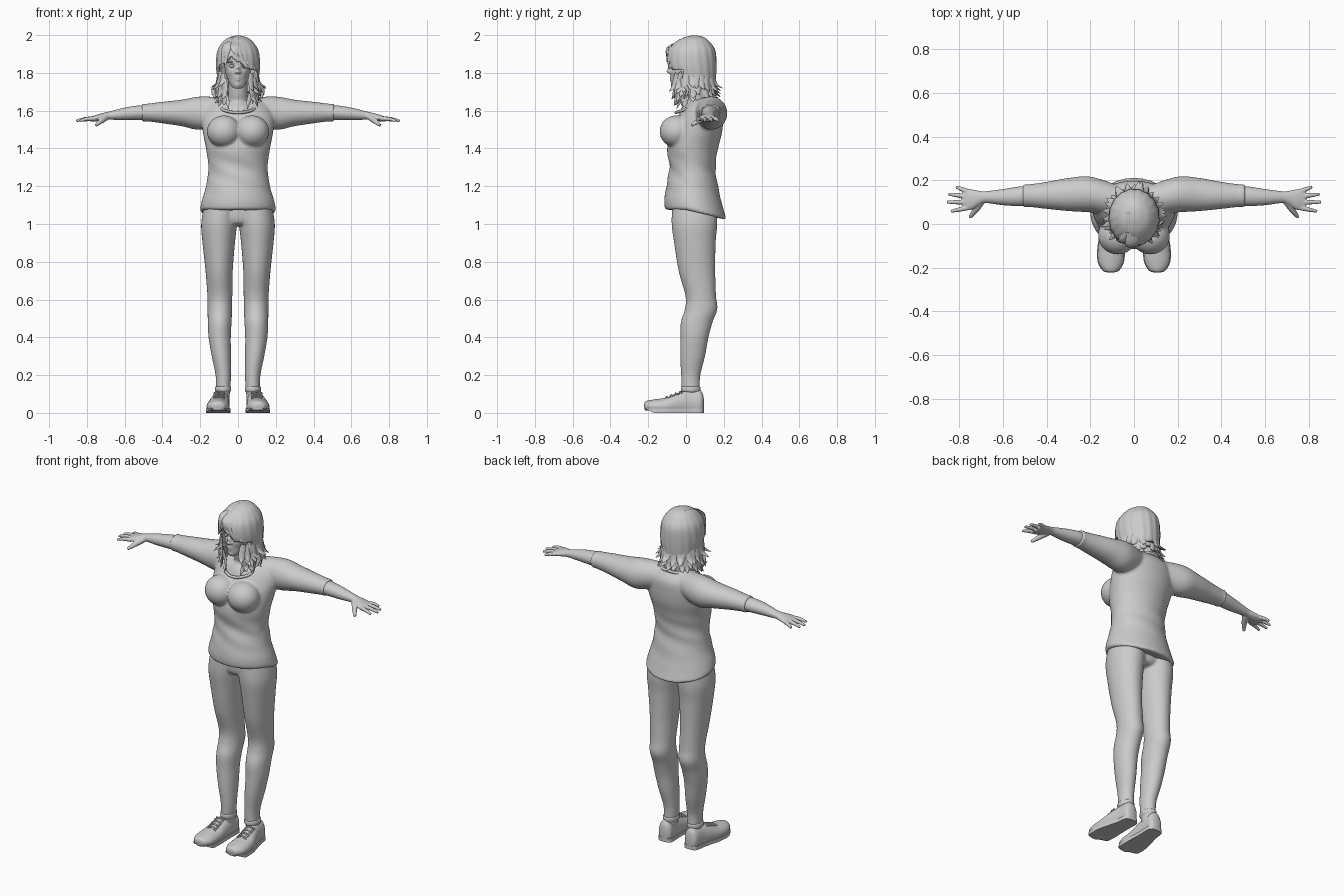
import bpy, bmesh, math, random
from mathutils import Vector

random.seed(4)
if "Cube" in bpy.data.objects:
    bpy.data.objects.remove(bpy.data.objects["Cube"])

grey = bpy.data.materials.new("plain grey")
grey.use_nodes = True
GREY = (0.6, 0.6, 0.6, 1)
grey.diffuse_color = GREY
grey.node_tree.nodes["Principled BSDF"].inputs["Base Color"].default_value = GREY


def spline(rows, steps):
    """Pass a smooth curve through rows of numbers."""
    out = []
    for i in range(len(rows) - 1):
        a, b, c, d = (rows[max(0, min(len(rows) - 1, i + k))] for k in (-1, 0, 1, 2))
        for s in range(steps):
            t = s / steps
            out.append([q + .5 * t * (r - p + t * (2*p - 5*q + 4*r - s4 + t * (3*(q - r) + s4 - p)))
                        for p, q, r, s4 in zip(a, b, c, d)])
    return out + [list(rows[-1])]


def skin(bm, rings):
    """Join rings of points into a closed tube."""
    vs = [[bm.verts.new(p) for p in ring] for ring in rings]
    n = len(vs[0])
    for lo, hi in zip(vs, vs[1:]):
        for j in range(n):
            bm.faces.new((lo[j], lo[(j + 1) % n], hi[(j + 1) % n], hi[j]))
    bm.faces.new(vs[0][::-1])
    bm.faces.new(vs[-1])


def loft(bm, rows, axis="z", sides=(1,), n=32, steps=6, shape=None):
    """Ellipses along an axis; a row is position, centre, radius, centre, radius."""
    for side in sides:
        rings = []
        for t, c1, r1, c2, r2 in spline(rows, steps):
            ring = []
            for j in range(n):
                a = math.tau * j / n
                u, v = c1 + r1 * math.cos(a), c2 + r2 * math.sin(a)
                p = Vector({"z": (u, v, t), "x": (t, u, v), "y": (u, t, v)}[axis])
                if shape:
                    p = shape(p, a)
                p.x *= side
                ring.append(p)
            rings.append(ring)
        skin(bm, rings)


def strand(bm, pts, widths, flat=1.0, out=None, n=8, steps=4):
    """Tapered tube along a path, flattened in the outward direction."""
    path = spline([(*p, w) for p, w in zip(pts, widths)], steps)
    rings = []
    for i, q in enumerate(path):
        c = Vector(q[:3])
        d = Vector(path[min(i + 1, len(path) - 1)][:3]) - Vector(path[max(i - 1, 0)][:3])
        s = d.cross(out or Vector((.1, .2, 1))).normalized()
        o = s.cross(d).normalized()
        rings.append([c + q[3] * (math.cos(math.tau * j / n) * s + flat * math.sin(math.tau * j / n) * o)
                      for j in range(n)])
    skin(bm, rings)


def ball(bm, c, r):
    for v in bmesh.ops.create_uvsphere(bm, u_segments=24, v_segments=16, radius=1)["verts"]:
        v.co = Vector(c) + Vector(x * y for x, y in zip(v.co, r))


def finish(bm, name, voxel=0, smooth=0, angle=60):
    bmesh.ops.recalc_face_normals(bm, faces=bm.faces)
    mesh = bpy.data.meshes.new(name)
    bm.to_mesh(mesh)
    bm.free()
    ob = bpy.data.objects.new(name, mesh)
    bpy.context.collection.objects.link(ob)
    mesh.materials.append(grey)
    if voxel:
        m = ob.modifiers.new("fuse", "REMESH")
        m.mode, m.voxel_size, m.use_smooth_shade = "VOXEL", voxel, True
        m = ob.modifiers.new("soften", "SMOOTH")
        m.factor, m.iterations = .5, smooth
    else:
        bpy.ops.object.select_all(action="DESELECT")
        ob.select_set(True)
        bpy.context.view_layer.objects.active = ob
        bpy.ops.object.shade_smooth_by_angle(angle=math.radians(angle))
    return ob


BOTH = (1, -1)

# Sweater: body with dipped back hem and soft folds, bust, sleeves
def drape(p, a):
    low = max(0, min(1, (1.25 - p.z) / .15))
    fold = .004 * math.sin(60 * p.z + 5 * p.x + 3 * a) * max(0, 1 - abs(p.z - 1.28) / .14)
    p.y += fold * (1 if p.y > 0 else -1)
    p.z -= low * .25 * max(0, p.y)
    return p

bm = bmesh.new()
loft(bm, [(1.075, 0, .185, .05, .15), (1.085, 0, .2, .05, .162), (1.13, 0, .192, .04, .155),
          (1.2, 0, .17, .034, .138), (1.3, 0, .157, .034, .122), (1.4, 0, .17, .035, .135),
          (1.48, 0, .185, .055, .135), (1.55, 0, .192, .075, .122), (1.61, 0, .175, .09, .105),
          (1.65, 0, .135, .095, .075), (1.68, 0, .075, .095, .045)], n=48, shape=drape)
for s in BOTH:
    ball(bm, (s * .075, -.052, 1.49), (.09, .088, .085))
loft(bm, [(.08, .11, .07, 1.6, .07), (.2, .135, .082, 1.587, .088), (.3, .135, .076, 1.588, .07),
          (.4, .131, .062, 1.59, .057), (.48, .13, .052, 1.59, .047), (.5, .13, .053, 1.59, .048),
          (.51, .13, .05, 1.59, .045)], "x", BOTH)
finish(bm, "sweater", .008, 4)

# Trousers: hips and two legs
bm = bmesh.new()
loft(bm, [(.99, 0, .05, .045, .05), (1.02, 0, .14, .045, .1), (1.18, 0, .15, .04, .1)])
loft(bm, [(.125, .078, .038, .025, .048), (.2, .078, .041, .025, .051), (.3, .088, .051, .035, .066),
          (.4, .097, .059, .045, .074), (.48, .097, .063, .057, .084), (.55, .096, .065, .08, .086),
          (.62, .096, .066, .078, .081), (.75, .1, .072, .058, .097), (.9, .102, .086, .047, .11),
          (1, .1, .095, .045, .121), (1.1, .09, .09, .045, .118)], sides=BOTH)
finish(bm, "trousers", .007, 4)

# Ankles and shoes
bm = bmesh.new()
loft(bm, [(.06, .08, .034, .03, .042), (.105, .079, .036, .027, .045), (.118, .079, .042, .025, .051),
          (.135, .079, .042, .025, .051), (.14, .079, .036, .025, .045)], sides=BOTH)
finish(bm, "ankle_cuffs")

def floor(p, a):
    p.z = max(p.z, .012)
    return p

SHOE = [(-.222, .106, .012, .04, .008), (-.212, .106, .036, .036, .026), (-.17, .106, .058, .034, .037),
        (-.1, .104, .06, .036, .046), (-.04, .098, .052, .045, .062), (.02, .09, .044, .05, .072),
        (.07, .086, .041, .05, .072), (.088, .086, .03, .048, .055), (.094, .086, .012, .045, .03)]
bm = bmesh.new()
loft(bm, SHOE, "y", BOTH, shape=floor)
finish(bm, "shoes")

bm = bmesh.new()
for s in BOTH:
    outline = spline(SHOE, 4)
    rim = [(c + r + .003, y) for y, c, r, *_ in outline] + [(c - r - .003, y) for y, c, r, *_ in outline[::-1]]
    skin(bm, [[(s * x, y, z + .5 * max(0, -y - .17) * (z < .01)) for x, y in rim] for z in (0, .022)])
finish(bm, "soles", angle=30)

bm = bmesh.new()
for s in BOTH:
    for k in range(4):
        y, z = -.11 + .024 * k, .083 + .009 * k
        for t in BOTH:
            strand(bm, [(s * .1 - t * .028, y, z - .009), (s * .1, y + .008, z + .003),
                        (s * .1 + t * .028, y + .016, z - .005)], [.004] * 3)
finish(bm, "laces")

# Forearms and hands
bm = bmesh.new()
loft(bm, [(.44, .13, .045, 1.59, .04), (.52, .127, .045, 1.589, .039), (.6, .123, .037, 1.583, .033),
          (.68, .123, .027, 1.574, .022), (.71, .119, .033, 1.569, .02), (.745, .112, .047, 1.562, .018),
          (.775, .112, .049, 1.556, .014), (.785, .112, .043, 1.555, .01)], "x", BOTH)
FINGERS = [(.075, .838, .058), (.1, .857, .1), (.125, .85, .137), (.148, .815, .17)]
for s in BOTH:
    for root, x, y in FINGERS:
        mid = ((x + .76) / 2, (root + y) / 2, 1.556)
        strand(bm, [(s * .76, root, 1.558), (s * mid[0], *mid[1:]), (s * x, y, 1.546)], [.0125, .011, .007])
    strand(bm, [(s * .7, .105, 1.565), (s * .725, .065, 1.545), (s * .752, .03, 1.522)], [.019, .015, .008])
finish(bm, "arms_and_hands", .0038, 3)

# Neck and upper chest
bm = bmesh.new()
loft(bm, [(1.58, 0, .1, .06, .1), (1.62, 0, .085, .065, .085), (1.65, 0, .058, .065, .06),
          (1.69, 0, .05, .05, .052), (1.78, 0, .05, .04, .055)])
finish(bm, "neck")
bm = bmesh.new()
ring = [(.098 * math.cos(a), .055 + .108 * math.sin(a), 1.628 + .038 * math.sin(a))
        for a in (math.tau * k / 24 for k in range(25))]
strand(bm, ring, [.008] * 25)
finish(bm, "neckline")

# Head: sculpted with soft pushes at (x, z, reach, depth)
PUSHES = [(0, 1.806, .011, .022), (0, 1.825, .009, .015), (.033, 1.835, .014, -.013), (.03, 1.858, .016, .004),
          (.04, 1.8, .018, .004), (0, 1.775, .012, .007), (0, 1.762, .009, .006), (0, 1.768, .004, -.005),
          (0, 1.736, .014, .006), (.011, 1.803, .006, .006)]

def sculpt(p, a):
    if p.y < 0:
        p.y -= sum(d * math.exp(-((abs(p.x) - x) ** 2 + (p.z - z) ** 2) / r ** 2) for x, z, r, d in PUSHES)
    return p

bm = bmesh.new()
loft(bm, [(1.717, 0, .012, -.05, .012), (1.722, 0, .026, -.042, .028), (1.74, 0, .042, -.022, .053),
          (1.77, 0, .056, .005, .083), (1.8, 0, .066, .018, .098), (1.85, 0, .074, .025, .108),
          (1.9, 0, .078, .03, .11), (1.95, 0, .06, .035, .08), (1.975, 0, .02, .04, .03)],
     n=96, steps=10, shape=sculpt)
finish(bm, "head")
bm = bmesh.new()
for s in BOTH:
    ball(bm, (s * .032, -.06, 1.835), (.014, .0135, .0085))
    strand(bm, [(s * .016, -.075, 1.853), (s * .034, -.075, 1.86), (s * .054, -.062, 1.855)], [.003, .004, .002])
finish(bm, "eyes_and_brows")

# Hair cap with grooves, a parting and a face opening
def groove(p, a):
    k = .012 * math.sin(17 * a + 12 * p.z) * min(1, (2 - p.z) * 12)
    p.x *= 1 + k
    p.y += (p.y - .03) * k
    p.z -= .006 * math.exp(-((p.x + .025) / .008) ** 2) * (p.z > 1.93) * (p.y < .05)
    return p

bm = bmesh.new()
loft(bm, [(1.69, 0, .088, .06, .09), (1.72, 0, .1, .05, .105), (1.78, 0, .11, .037, .122),
          (1.85, 0, .116, .03, .131), (1.92, 0, .107, .031, .123), (1.97, 0, .074, .037, .083),
          (1.992, 0, .036, .045, .042), (1.998, 0, .006, .045, .008)], n=96, steps=8, shape=groove)
hole = []
for f in bm.faces:
    c = f.calc_center_median()
    edge = 1.885 - .75 * abs(c.x + .03) + .006 * math.sin(120 * c.x)
    if c.z < 1.692 or (c.y < -.015 and c.z < max(edge, 1.815)):
        hole.append(f)
bmesh.ops.delete(bm, geom=hole, context="FACES")
cap = finish(bm, "hair_cap")
m = cap.modifiers.new("thickness", "SOLIDIFY")
m.thickness, m.offset = .008, -1

# Layered locks flicking outward at the ends
bm = bmesh.new()
for layer, (top, tip, flare) in enumerate([(1.8, 1.71, .03), (1.77, 1.675, .022), (1.74, 1.635, .005)]):
    for k in range(19):
        a = math.radians(-48 + 276 * (k + .5 * (layer % 2)) / 18.5)
        o = Vector((math.cos(a), math.sin(a), 0))
        j = random.uniform(-.014, .014)
        tw = random.uniform(-.02, .02)
        side = Vector((-o.y, o.x, 0))
        def at(r, z, t=0):
            return Vector((0, .035, z)) + Vector((o.x * r, o.y * r * 1.08, 0)) + side * t
        strand(bm, [at(.106, top), at(.108, (top + tip) / 2 + .01, tw * .3),
                    at(.104 + flare * .5, tip + .02 + j, tw * .7), at(.115 + flare + j * .5, tip + j, tw)],
               [.012, .02, .016, .002], .35, o)
# Front locks resting on the chest and swept fringe
for s in BOTH:
    for x, y, z in [(.05, -.05, 1.61), (.075, -.045, 1.635), (.095, -.03, 1.65), (.12, -.01, 1.66)]:
        strand(bm, [(s * .093, -.028, 1.81), (s * .093, -.025, 1.74), (s * (x + .01), y + .02, z + .05), (s * x, y, z)],
               [.008, .016, .014, .002], .4, Vector((s * .5, -1, 0)))
for x, z in [(-.088, 1.82), (-.068, 1.84), (.0, 1.878), (.03, 1.86), (.055, 1.845), (.075, 1.825), (.09, 1.81)]:
    y = .028 - .128 * math.sqrt(1 - (x / .118) ** 2)
    strand(bm, [(-.025 + x * .1, -.04, 1.965), (-.02 + x * .55, y * .8 - .018, 1.93), (x, y - .002, z)],
           [.01, .019, .003], .3, Vector((x * 4, -1, .3)))
finish(bm, "hair_locks")
